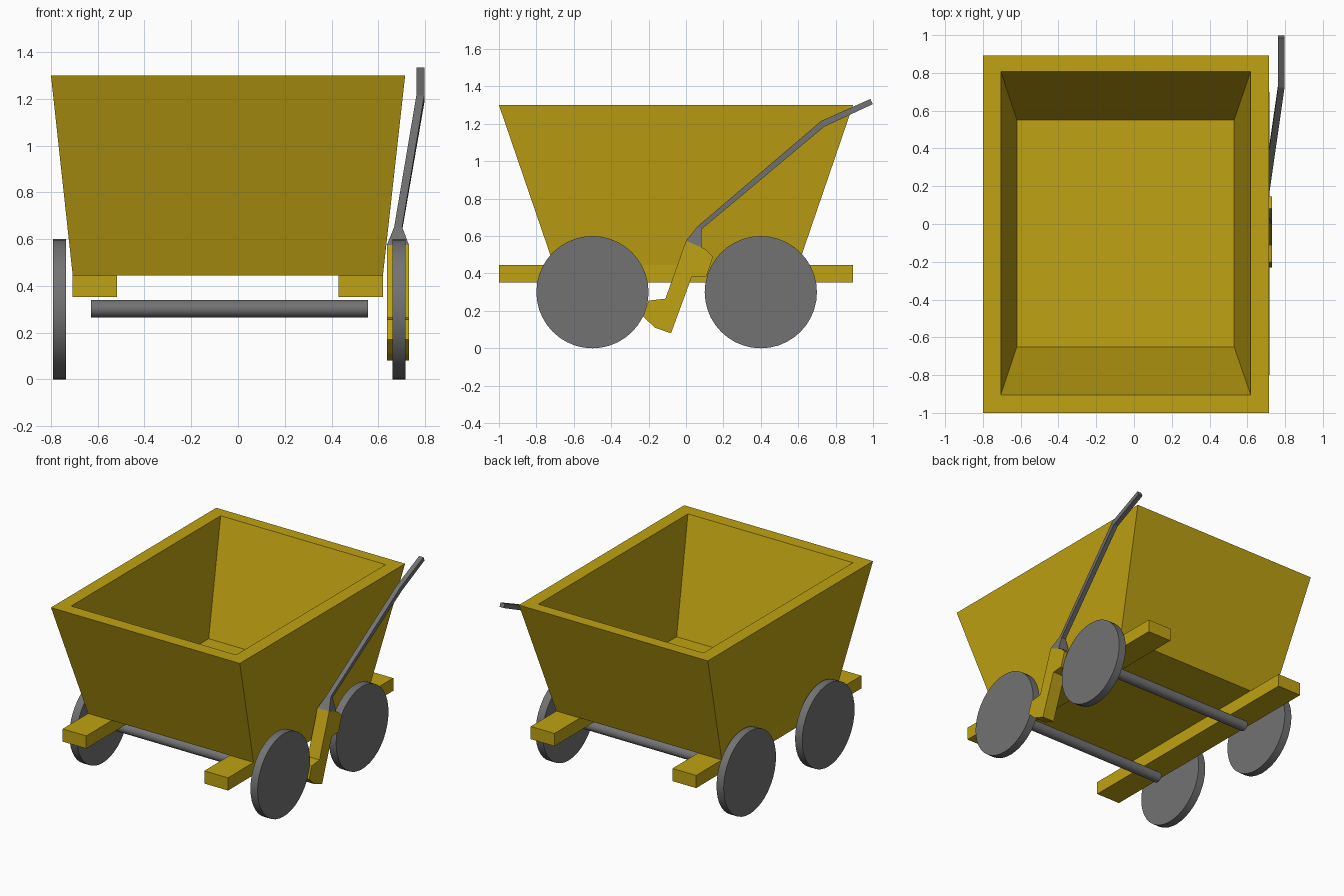
import bpy, bmesh, math
from mathutils import Matrix

if "Cube" in bpy.data.objects:
    bpy.data.objects.remove(bpy.data.objects["Cube"])


def material(name, rgb):
    m = bpy.data.materials.new(name)
    m.diffuse_color = (*rgb, 1)
    m.use_nodes = True
    m.node_tree.nodes["Principled BSDF"].inputs["Base Color"].default_value = m.diffuse_color
    return m


YELLOW = material("mustard_yellow", (0.52, 0.36, 0.006))
GREY = material("iron_grey", (0.17, 0.17, 0.17))


def finish(name, bm, mat):
    bmesh.ops.recalc_face_normals(bm, faces=bm.faces)
    me = bpy.data.meshes.new(name)
    bm.to_mesh(me)
    bm.free()
    me.materials.append(mat)
    ob = bpy.data.objects.new(name, me)
    bpy.context.collection.objects.link(ob)
    return ob


def loft(name, rings, mat):
    """Skin a series of equal-sized point rings and cap both ends."""
    bm = bmesh.new()
    vs = [[bm.verts.new(p) for p in r] for r in rings]
    n = len(rings[0])
    for a, b in zip(vs, vs[1:]):
        for i in range(n):
            j = (i + 1) % n
            bm.faces.new((a[i], a[j], b[j], b[i]))
    bm.faces.new(vs[0])
    bm.faces.new(vs[-1])
    return finish(name, bm, mat)


def rect(x0, x1, y0, y1, z):
    return [(x0, y0, z), (x1, y0, z), (x1, y1, z), (x0, y1, z)]


def cylinder(name, x0, x1, y, z, r, seg, mat):
    bm = bmesh.new()
    place = Matrix.Translation(((x0 + x1) / 2, y, z)) @ Matrix.Rotation(math.pi / 2, 4, 'Y')
    bmesh.ops.create_cone(bm, cap_ends=True, segments=seg, radius1=r, radius2=r,
                          depth=x1 - x0, matrix=place)
    ob = finish(name, bm, mat)
    bpy.context.view_layer.objects.active = ob
    ob.select_set(True)
    bpy.ops.object.shade_smooth_by_angle(angle=math.radians(30))
    ob.select_set(False)


# Tapered hopper: outside up, over the rim, down to the inner floor
loft("hopper", [
    rect(-0.707, 0.62, -0.707, 0.60, 0.445),
    rect(-0.80, 0.715, -1.0, 0.893, 1.30),
    rect(-0.705, 0.618, -0.905, 0.808, 1.30),
    rect(-0.62, 0.53, -0.65, 0.55, 0.53),
], YELLOW)

# Two long rails under the hopper
for side, x0, x1 in (("left", -0.707, -0.517), ("right", 0.43, 0.62)):
    loft(side + "_rail", [rect(x0, x1, -1.0, 0.893, z) for z in (0.353, 0.445)], YELLOW)

# Axles and wheels
for end, y in (("front", -0.5), ("rear", 0.4)):
    cylinder(end + "_axle", -0.628, 0.556, y, 0.302, 0.037, 32, GREY)
    for side, x0 in (("left", -0.792), ("right", 0.66)):
        cylinder(f"{end}_{side}_wheel", x0, x0 + 0.057, y, 0.3, 0.3, 40, GREY)

# Brake block with a shoe against each right wheel
profile = [(0, 0.575), (0.105, 0.53), (0.145, 0.49), (0.11, 0.385), (0.03, 0.38),
           (-0.08, 0.08), (-0.165, 0.11), (-0.23, 0.17), (-0.20, 0.255), (-0.11, 0.265)]
loft("brake_block", [[(x, y, z) for y, z in profile] for x in (0.637, 0.731)], YELLOW)

# Bent brake lever: x range, then upper and lower edge in y, z
stations = [(0.637, 0.731, 0.0, 0.575, 0.083, 0.538),
            (0.668, 0.702, 0.062, 0.652, 0.083, 0.636),
            (0.763, 0.797, 0.722, 1.215, 0.738, 1.184),
            (0.763, 0.797, 0.986, 1.333, 0.998, 1.305)]
loft("brake_lever", [[(x0, ya, za), (x1, ya, za), (x1, yb, zb), (x0, yb, zb)]
                     for x0, x1, ya, za, yb, zb in stations], GREY)
